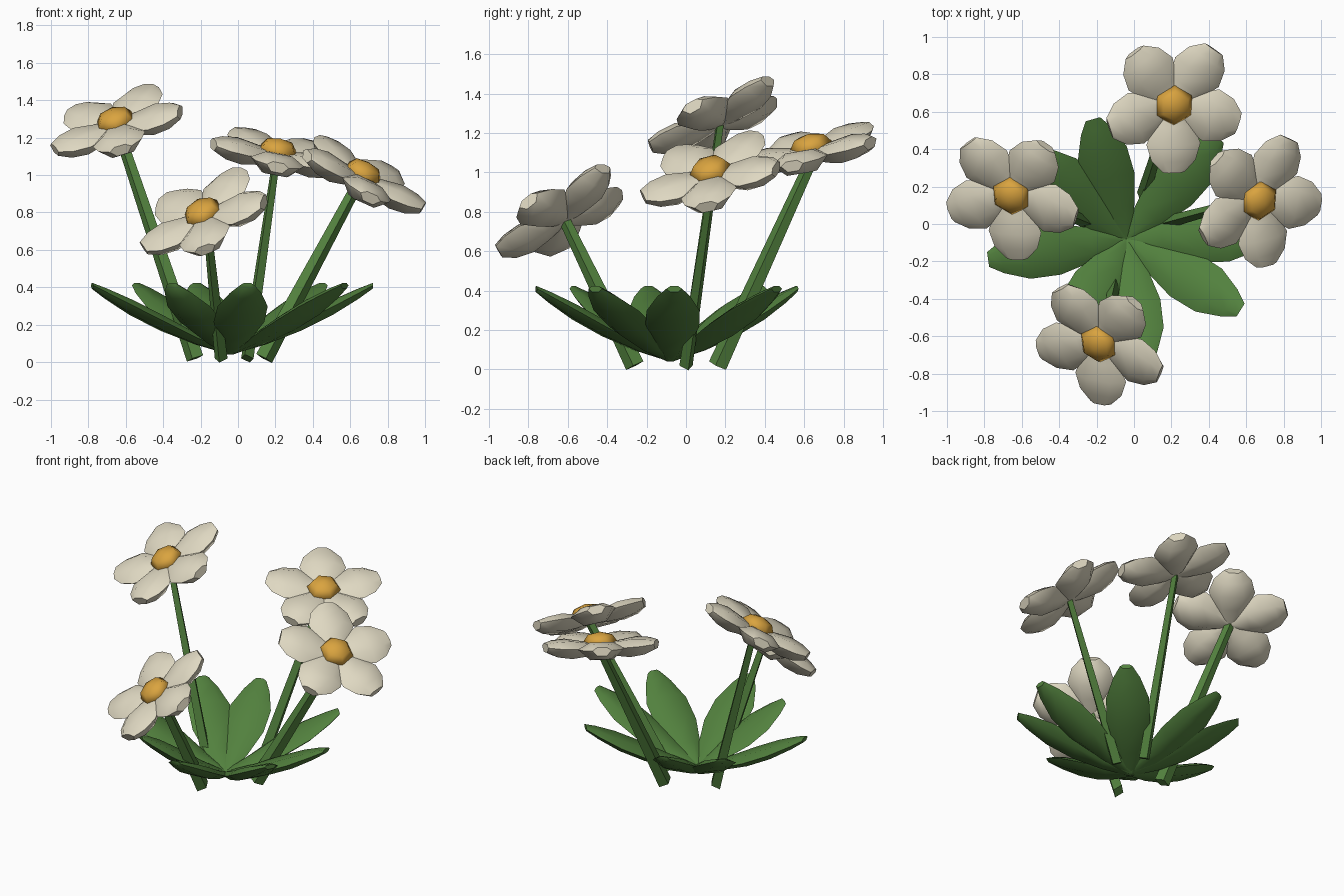
import bpy, bmesh, math
from mathutils import Matrix, Vector

old = bpy.data.objects.get("Cube")
if old:
    bpy.data.objects.remove(old)


def material(name, rgb):
    m = bpy.data.materials.new(name)
    m.use_nodes = True
    m.diffuse_color = (*rgb, 1)
    m.node_tree.nodes["Principled BSDF"].inputs["Base Color"].default_value = (*rgb, 1)
    return m


GREEN = material("leaf green", (0.085, 0.22, 0.048))
CREAM = material("petal cream", (0.74, 0.69, 0.54))
ORANGE = material("centre orange", (0.70, 0.37, 0.05))


def finish(bm, name, mat, angle=45):
    bmesh.ops.recalc_face_normals(bm, faces=bm.faces)
    mesh = bpy.data.meshes.new(name)
    bm.to_mesh(mesh)
    bm.free()
    mesh.materials.append(mat)
    ob = bpy.data.objects.new(name, mesh)
    bpy.context.collection.objects.link(ob)
    bpy.ops.object.select_all(action='DESELECT')
    ob.select_set(True)
    bpy.context.view_layer.objects.active = ob
    bpy.ops.object.shade_smooth_by_angle(angle=math.radians(angle))
    return ob


def skin(bm, rings):
    """Bridge equal rings of points and cap both ends."""
    loops = [[bm.verts.new(p) for p in ring] for ring in rings]
    for a, b in zip(loops, loops[1:]):
        for i in range(len(a)):
            j = (i + 1) % len(a)
            bm.faces.new((a[i], a[j], b[j], b[i]))
    bm.faces.new(loops[0])
    bm.faces.new(loops[-1])


def blade(bm, stations, matrix, up, down):
    """Lens-shaped leaf or petal along local x; stations are (x, half width, z)."""
    widest = max(s[1] for s in stations)
    rings = []
    for x, w, z in stations:
        k = (w / widest) ** 0.8
        section = ((1, 0), (0.5, up * k), (-0.5, up * k),
                   (-1, 0), (-0.5, -down * k), (0.5, -down * k))
        rings.append([matrix @ Vector((x, w * u, z + v)) for u, v in section])
    skin(bm, rings)


# Rosette of leaves
CROWN = Vector((-0.04, -0.08, 0))
LEAF_TIPS = [(-0.22, 0.56), (-0.54, 0.38), (-0.78, -0.19), (-0.35, -0.57),
             (0.05, -0.76), (0.57, -0.46), (0.72, -0.06), (0.45, 0.46)]
LEAF_SHAPE = [(0, 0.035), (0.25, 0.09), (0.5, 0.137), (0.72, 0.135), (0.9, 0.085), (1, 0.04)]
for n, tip in enumerate(LEAF_TIPS):
    run = Vector((*tip, 0)) - CROWN
    turn = Matrix.Translation(CROWN) @ Matrix.Rotation(math.atan2(run.y, run.x), 4, 'Z')
    bm = bmesh.new()
    blade(bm, [(t * run.length, w, 0.055 + 0.355 * t ** 1.15) for t, w in LEAF_SHAPE],
          turn, 0.035, 0.045)
    finish(bm, f"leaf_{n + 1}", GREEN, 50)

# Flowers: (centre, facing direction, petal phase, stem foot)
FLOWERS = [
    ((-0.65, 0.16, 1.27), (-0.32, -0.47, 1), 55, (-0.23, 0.0)),
    ((0.21, 0.64, 1.11), (0.20, -0.23, 1), 55, (0.05, 0.16)),
    ((0.66, 0.13, 0.99), (0.53, -0.30, 1), 65, (0.14, 0.0)),
    ((-0.18, -0.63, 0.78), (-0.50, -0.62, 1), 49, (-0.09, -0.26)),
]
PETAL_SHAPE = [(-0.01, 0.05, -0.01), (0.12, 0.11, 0), (0.215, 0.147, 0.01),
               (0.305, 0.12, 0.015), (0.368, 0.06, 0.02)]
for n, (centre, facing, phase, foot) in enumerate(FLOWERS, 1):
    centre, facing = Vector(centre), Vector(facing).normalized()
    frame = (Matrix.Translation(centre)
             @ Vector((0, 0, 1)).rotation_difference(facing).to_matrix().to_4x4())

    # Petals
    bm = bmesh.new()
    for k in range(5):
        spin = Matrix.Rotation(math.radians(phase + 72 * k), 4, 'Z')
        blade(bm, PETAL_SHAPE, frame @ spin, 0.042, 0.07)
    finish(bm, f"petals_{n}", CREAM, 50)

    # Domed centre
    bm = bmesh.new()
    bmesh.ops.create_uvsphere(bm, u_segments=6, v_segments=4, radius=0.11,
                              matrix=frame @ Matrix.Translation((0, 0, 0.025))
                              @ Matrix.Diagonal((1, 1, 0.58, 1)))
    finish(bm, f"flower_centre_{n}", ORANGE, 65)

    # Tapered four-sided stem, broader in the plane it leans in
    low, high = Vector((*foot, 0.02)), centre - facing * 0.03
    axis = (high - low).normalized()
    side = axis.cross(Vector((0, 0, 1))).normalized()
    lean = side.cross(axis)
    rings = []
    for p, s in ((low, 1), (high, 0.6)):
        rings.append([p + lean * 0.05 * s, p + side * 0.035 * s,
                      p - lean * 0.05 * s, p - side * 0.035 * s])
    bm = bmesh.new()
    skin(bm, rings)
    finish(bm, f"stem_{n}", GREEN, 30)
